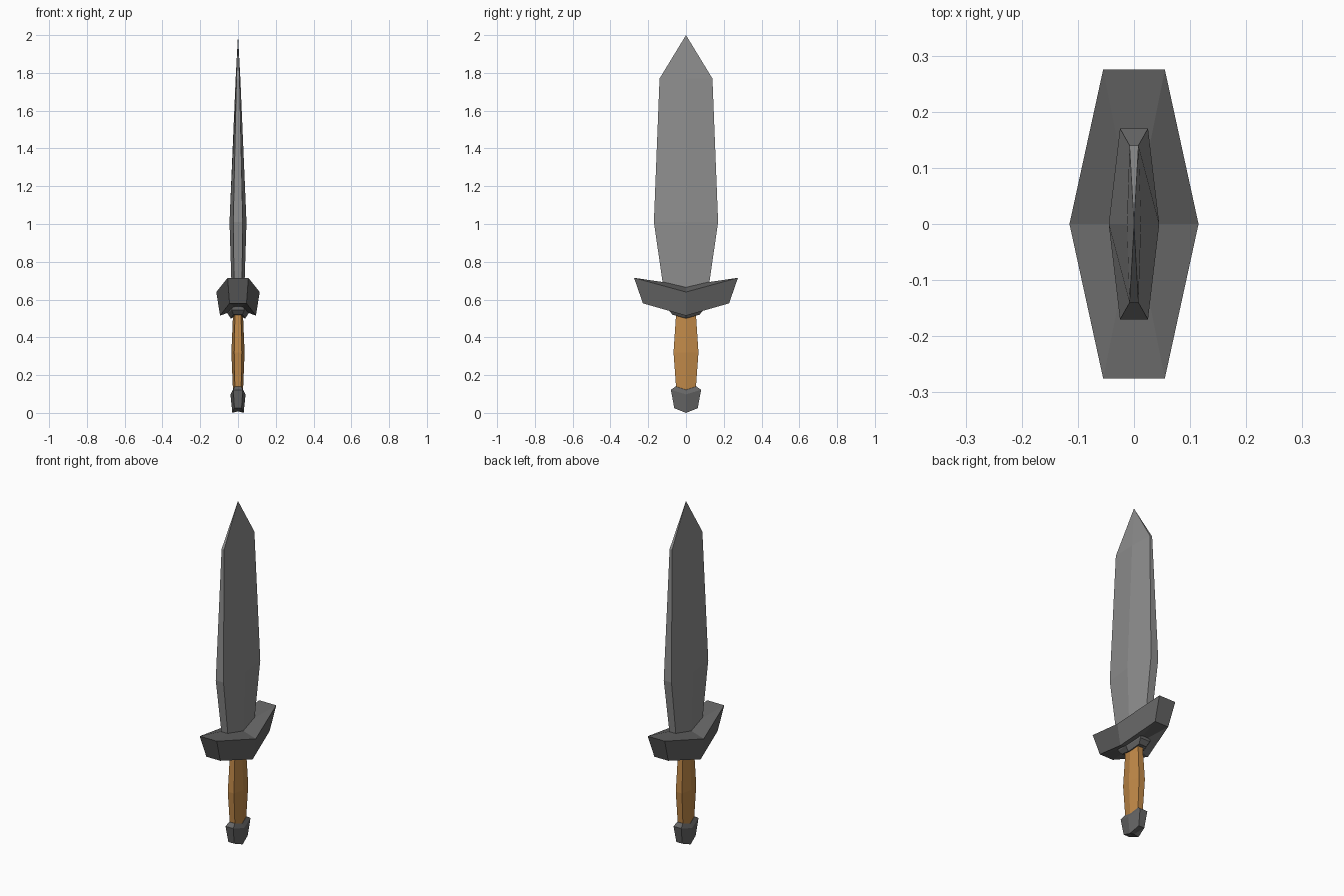
import bpy, bmesh

if "Cube" in bpy.data.objects:
    bpy.data.objects.remove(bpy.data.objects["Cube"])


def material(name, color):
    m = bpy.data.materials.new(name)
    m.diffuse_color = color
    m.use_nodes = True
    m.node_tree.nodes["Principled BSDF"].inputs["Base Color"].default_value = m.diffuse_color
    return m


def hex_loft(name, mat, rings, bottom_z, top_z):
    """Loft six-sided rings listed from bottom to top.
    Ring: (end half-width x, half-length y, end z, middle half-width x, middle z).
    Caps are fans around a centre point at bottom_z / top_z."""
    bm = bmesh.new()
    loops = []
    for ex, y, ze, mx, zm in rings:
        pts = [(ex, -y, ze), (mx, 0, zm), (ex, y, ze),
               (-ex, y, ze), (-mx, 0, zm), (-ex, -y, ze)]
        loops.append([bm.verts.new(p) for p in pts])
    for a, b in zip(loops, loops[1:]):
        for i in range(6):
            j = (i + 1) % 6
            bm.faces.new((a[i], a[j], b[j], b[i]))
    for loop, z in ((loops[0], bottom_z), (loops[-1], top_z)):
        c = bm.verts.new((0, 0, z))
        for i in range(6):
            bm.faces.new((loop[i], loop[(i + 1) % 6], c))
    bmesh.ops.remove_doubles(bm, verts=bm.verts, dist=0.0005)
    bmesh.ops.recalc_face_normals(bm, faces=bm.faces)
    me = bpy.data.meshes.new(name)
    bm.to_mesh(me)
    bm.free()
    me.materials.append(mat)
    bpy.context.collection.objects.link(bpy.data.objects.new(name, me))


steel = material("steel", (0.27, 0.27, 0.27, 1))
iron = material("dark_iron", (0.13, 0.13, 0.13, 1))
wood = material("wood", (0.53, 0.25, 0.065, 1))

# Blade: swells above the guard, tapers to a point
hex_loft("blade", steel, [
    (0.020, 0.115, 0.63, 0.033, 0.63),
    (0.025, 0.170, 1.01, 0.045, 1.01),
    (0.008, 0.140, 1.77, 0.0125, 1.77),
    (0, 0, 2.0, 0, 2.0),
], 0.63, 2.0)

# Crossguard: raised ends, low wide middle
hex_loft("guard", iron, [
    (0.045, 0.228, 0.58, 0.095, 0.515),
    (0.055, 0.275, 0.715, 0.115, 0.640),
], 0.55, 0.675)

# Collar under the guard
hex_loft("collar", iron, [
    (0.024, 0.072, 0.52, 0.038, 0.50),
    (0.033, 0.092, 0.545, 0.055, 0.525),
    (0.033, 0.092, 0.58, 0.055, 0.57),
], 0.515, 0.57)

# Wooden grip, thickest in the middle
hex_loft("grip", wood, [
    (0.016, 0.050, 0.10, 0.026, 0.10),
    (0.020, 0.066, 0.32, 0.035, 0.32),
    (0.016, 0.052, 0.53, 0.026, 0.53),
], 0.10, 0.53)

# Pommel
hex_loft("pommel", iron, [
    (0.019, 0.062, 0.025, 0.030, 0.0),
    (0.025, 0.080, 0.122, 0.040, 0.098),
    (0.018, 0.055, 0.14, 0.028, 0.122),
], 0.008, 0.13)
